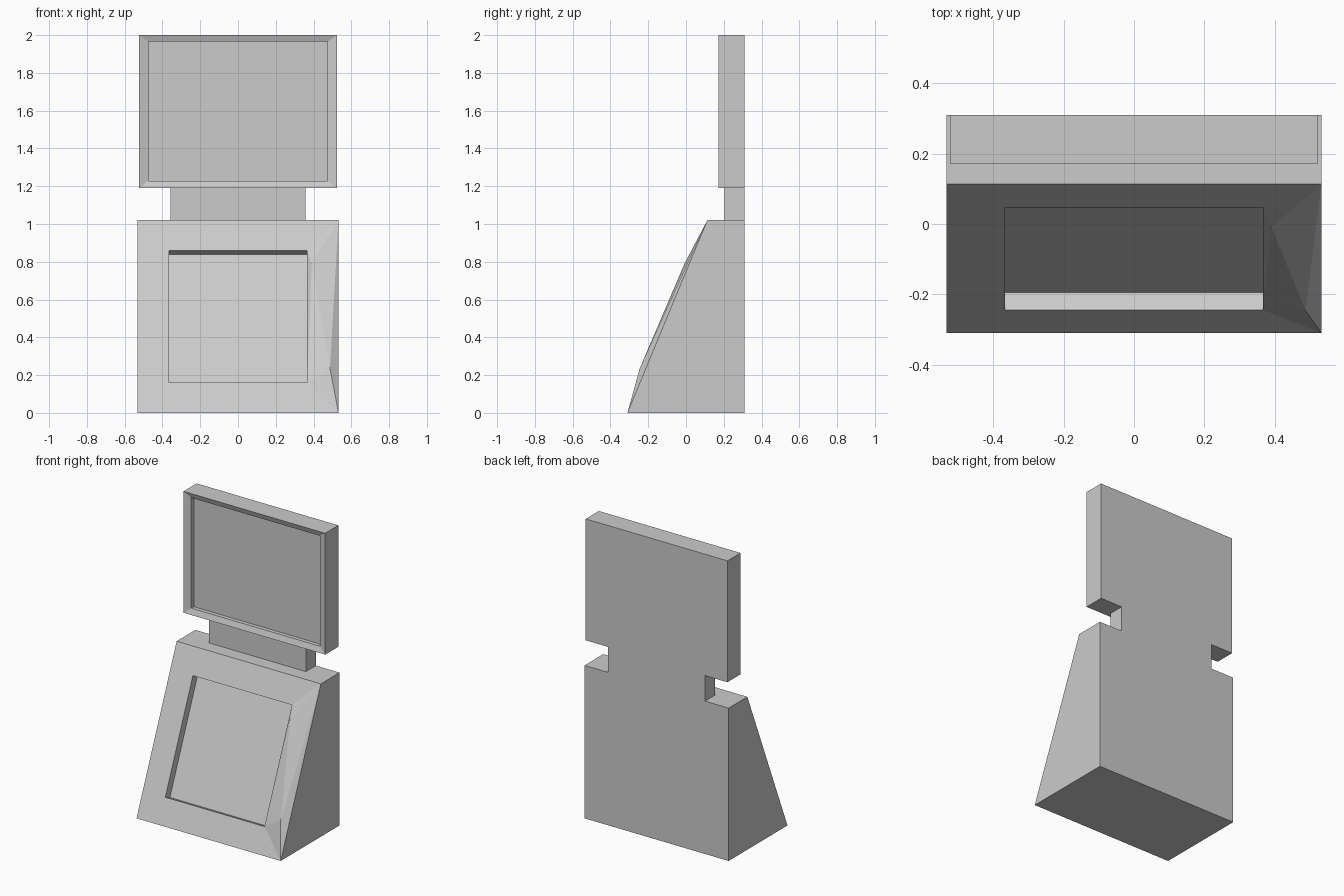
import bpy, bmesh
from mathutils import Vector

if "Cube" in bpy.data.objects:
    bpy.data.objects.remove(bpy.data.objects["Cube"])


def rect(x, low, high):
    """Four corners of a panel; low and high are (y, z) of its bottom and top edges."""
    return [(-x, *low), (x, *low), (x, *high), (-x, *high)]


def nested_body(name, loops, patch=None):
    """Bridge rectangular loops from back to innermost front, capping both ends."""
    bm = bmesh.new()
    rings = [[bm.verts.new(p) for p in loop] for loop in loops]
    for r, (a, b) in enumerate(zip(rings, rings[1:])):
        for i in range(4):
            if patch and (r, i) == (1, 1):
                continue
            j = (i + 1) % 4
            bm.faces.new((a[i], a[j], b[j], b[i]))
    bm.faces.new(rings[0][::-1])
    bm.faces.new(rings[-1])
    if patch:
        # right border of the front: two slightly raised points make it faceted
        o1, o2 = rings[1][1:3]
        r1, r2 = rings[2][1:3]
        a, b = (bm.verts.new(p) for p in patch)
        for tri in ((o1, o2, a), (o1, a, r1), (a, b, r1),
                    (r1, b, r2), (b, o2, r2), (a, o2, b)):
            bm.faces.new(tri)
    bmesh.ops.recalc_face_normals(bm, faces=bm.faces)
    mesh = bpy.data.meshes.new(name)
    bm.to_mesh(mesh)
    bm.free()
    obj = bpy.data.objects.new(name, mesh)
    bpy.context.collection.objects.link(obj)
    return obj


# Sloped cabinet with a recess sunk square to its front
BACK = 0.31
bottom, top = Vector((-0.31, 0)), Vector((0.113, 1.02))
slope = top - bottom
inward = Vector((slope.y, -slope.x)).normalized() * 0.053
low, high = bottom + slope * (0.16 / 1.02), bottom + slope * (0.86 / 1.02)
nested_body("cabinet", [
    rect(0.532, (BACK, 0), (BACK, 1.02)),
    rect(0.532, bottom, top),
    rect(0.366, low, high),
    rect(0.366, low + inward, high + inward),
], patch=[(0.487, -0.245, 0.235), (0.39, -0.008, 0.79)])

# Neck joining cabinet and screen
nested_body("neck", [
    rect(0.358, (BACK, 1.02), (BACK, 1.19)),
    rect(0.358, (0.205, 1.02), (0.205, 1.19)),
])

# Screen housing with a shallow sloped frame and recessed display
nested_body("screen", [
    rect(0.523, (BACK, 1.19), (BACK, 2.0)),
    rect(0.523, (0.172, 1.19), (0.172, 2.0)),
    rect(0.475, (0.185, 1.228), (0.185, 1.965)),
    rect(0.475, (0.212, 1.228), (0.212, 1.965)),
])
